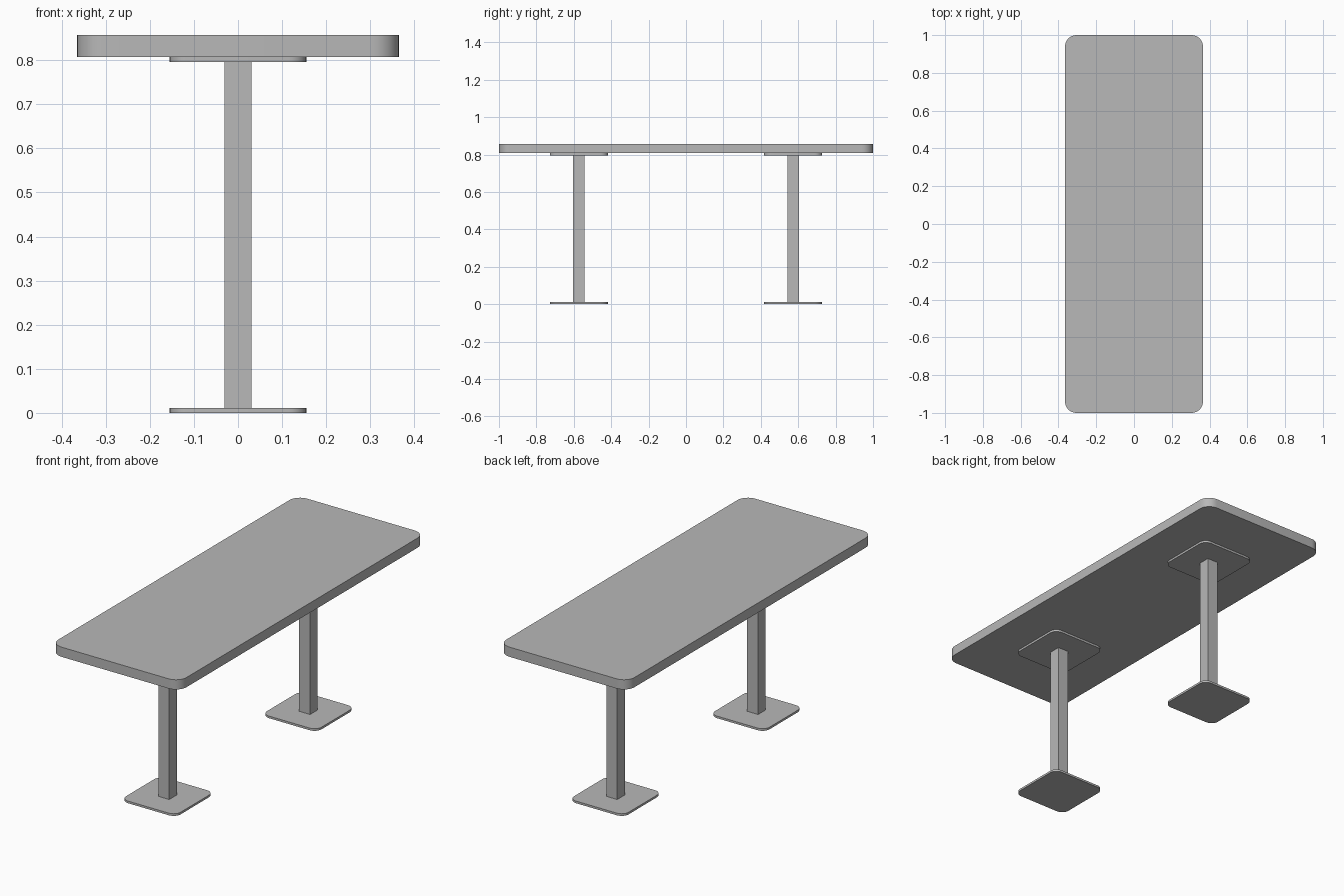
import bpy
import bmesh
import math

cube = bpy.data.objects.get("Cube")
if cube:
    bpy.data.objects.remove(cube, do_unlink=True)

# Single grey finish
grey = bpy.data.materials.new("grey")
grey.use_nodes = True
colour = (0.48, 0.48, 0.48, 1)
grey.diffuse_color = colour
grey.node_tree.nodes["Principled BSDF"].inputs["Base Color"].default_value = colour


def slab(name, size, y, z, radius=0):
    """Box standing on height z, with its vertical edges rounded."""
    bm = bmesh.new()
    bmesh.ops.create_cube(bm, size=1)
    bmesh.ops.scale(bm, vec=size, verts=bm.verts)
    if radius:
        upright = [e for e in bm.edges
                   if abs(e.verts[0].co.z - e.verts[1].co.z) > size[2] / 2]
        bmesh.ops.bevel(bm, geom=upright, offset=radius, segments=8,
                        profile=0.5, affect='EDGES')
    mesh = bpy.data.meshes.new(name)
    bm.to_mesh(mesh)
    bm.free()
    mesh.materials.append(grey)
    obj = bpy.data.objects.new(name, mesh)
    obj.location = (0, y, z + size[2] / 2)
    bpy.context.collection.objects.link(obj)
    if radius:
        bpy.ops.object.select_all(action='DESELECT')
        obj.select_set(True)
        bpy.context.view_layer.objects.active = obj
        bpy.ops.object.shade_smooth_by_angle(angle=math.radians(30))
    return obj


PLATE = 0.011
TOP_Z = 0.807

# Rounded tabletop
slab("tabletop", (0.73, 2, 0.05), 0, TOP_Z, 0.06)

# Two pedestals: floor plate, square post, mounting plate
for side, y in (("front", -0.573), ("back", 0.573)):
    slab(side + "_base_plate", (0.31, 0.31, PLATE), y, 0, 0.04)
    slab(side + "_post", (0.062, 0.062, TOP_Z - 2 * PLATE), y, PLATE)
    slab(side + "_mounting_plate", (0.31, 0.31, PLATE), y, TOP_Z - PLATE, 0.04)
